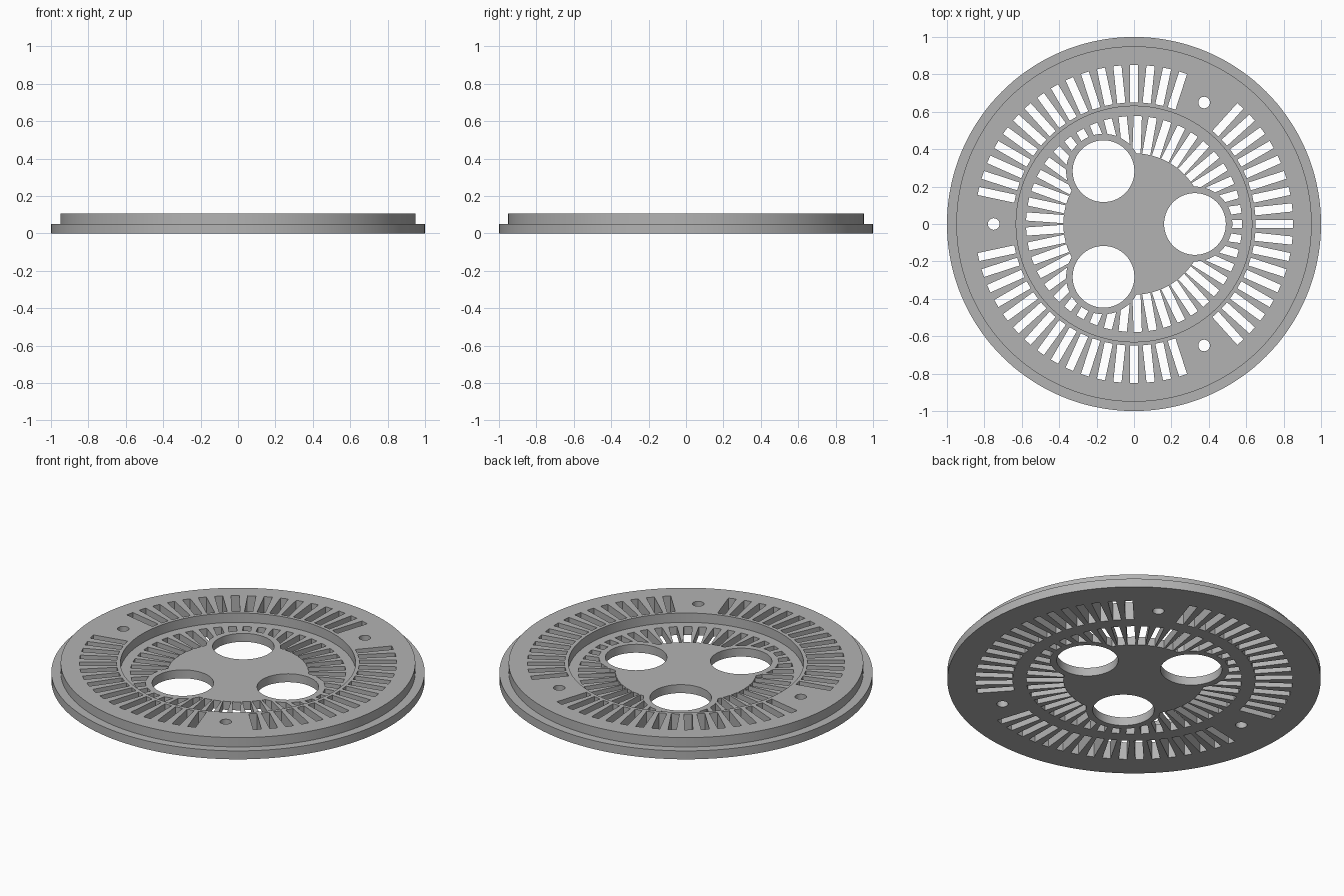
import bpy, bmesh, math
from mathutils import Matrix, Vector

cube = bpy.data.objects.get("Cube")
if cube:
    bpy.data.objects.remove(cube)

grey = bpy.data.materials.new("plain grey")
grey.use_nodes = True
colour = (0.45, 0.45, 0.45, 1)
grey.diffuse_color = colour
grey.node_tree.nodes["Principled BSDF"].inputs["Base Color"].default_value = colour

THIRDS = [0, 120, 240]


def polar(radius, degrees, z=0.05):
    a = math.radians(degrees)
    return Vector((radius * math.cos(a), radius * math.sin(a), z))


def finish(name, bm):
    bmesh.ops.recalc_face_normals(bm, faces=bm.faces)
    mesh = bpy.data.meshes.new(name)
    bm.to_mesh(mesh)
    bm.free()
    mesh.materials.append(grey)
    obj = bpy.data.objects.new(name, mesh)
    bpy.context.collection.objects.link(obj)
    return obj


def lathe(name, profile, steps=144):
    bm = bmesh.new()
    verts = [bm.verts.new((r, 0, z)) for r, z in profile]
    edges = [bm.edges.new(pair) for pair in zip(verts, verts[1:])]
    bmesh.ops.spin(bm, geom=verts + edges, axis=(0, 0, 1), cent=(0, 0, 0),
                   angle=math.tau, steps=steps, use_merge=True)
    bmesh.ops.remove_doubles(bm, verts=bm.verts, dist=0.0001)
    # Join the fans at the axis into flat discs
    for v in [v for v in bm.verts if v.co.xy.length < 0.001]:
        bmesh.ops.dissolve_verts(bm, verts=[v])
    return finish(name, bm)


def slots(name, inner, outer, width, angles):
    bm = bmesh.new()
    for a in angles:
        place = (Matrix.Translation(polar((inner + outer) / 2, a))
                 @ Matrix.Rotation(math.radians(a), 4, 'Z')
                 @ Matrix.Diagonal((outer - inner, width, 0.3, 1)))
        bmesh.ops.create_cube(bm, size=1, matrix=place)
    return finish(name, bm)


def rods(name, centres, radius, depth=0.5, segments=64):
    bm = bmesh.new()
    for c in centres:
        bmesh.ops.create_cone(bm, cap_ends=True, segments=segments, radius1=radius,
                              radius2=radius, depth=depth, matrix=Matrix.Translation(c))
    return finish(name, bm)


def cut(target, cutter):
    mod = target.modifiers.new("cut", 'BOOLEAN')
    mod.operation, mod.solver, mod.object = 'DIFFERENCE', 'EXACT', cutter
    bpy.context.view_layer.objects.active = target
    bpy.ops.object.modifier_apply(modifier=mod.name)
    bpy.data.objects.remove(cutter)


# Stepped plate with a round recess in the top
plate = lathe("vented_plate", [(0, 0), (1, 0), (1, 0.05), (0.95, 0.05), (0.95, 0.105),
                               (0.63, 0.105), (0.63, 0.05), (0, 0.05)])

# Outer vents, leaving room for the three screw holes
outer_vents = slots("outer_vents", 0.65, 0.85, 0.044,
                    [a for a in range(0, 360, 6) if abs(a % 120 - 60) > 6])
cut(plate, outer_vents)

# Inner vents, stopping short of the rims around the large holes
inner_vents = slots("inner_vents", 0.375, 0.577, 0.044, range(0, 360, 8))
cut(inner_vents, rods("hole_rims", [polar(0.326, a) for a in THIRDS], 0.2))
cut(inner_vents, rods("hub", [Vector((0, 0, 0.05))], 0.378, segments=96))
cut(plate, inner_vents)

# Large holes and screw holes
cut(plate, rods("large_holes", [polar(0.326, a) for a in THIRDS], 0.165))
cut(plate, rods("screw_holes", [polar(0.75, a + 60) for a in THIRDS], 0.031, segments=32))

bpy.ops.object.select_all(action='DESELECT')
plate.select_set(True)
bpy.context.view_layer.objects.active = plate
bpy.ops.object.shade_smooth_by_angle(angle=math.radians(30))
